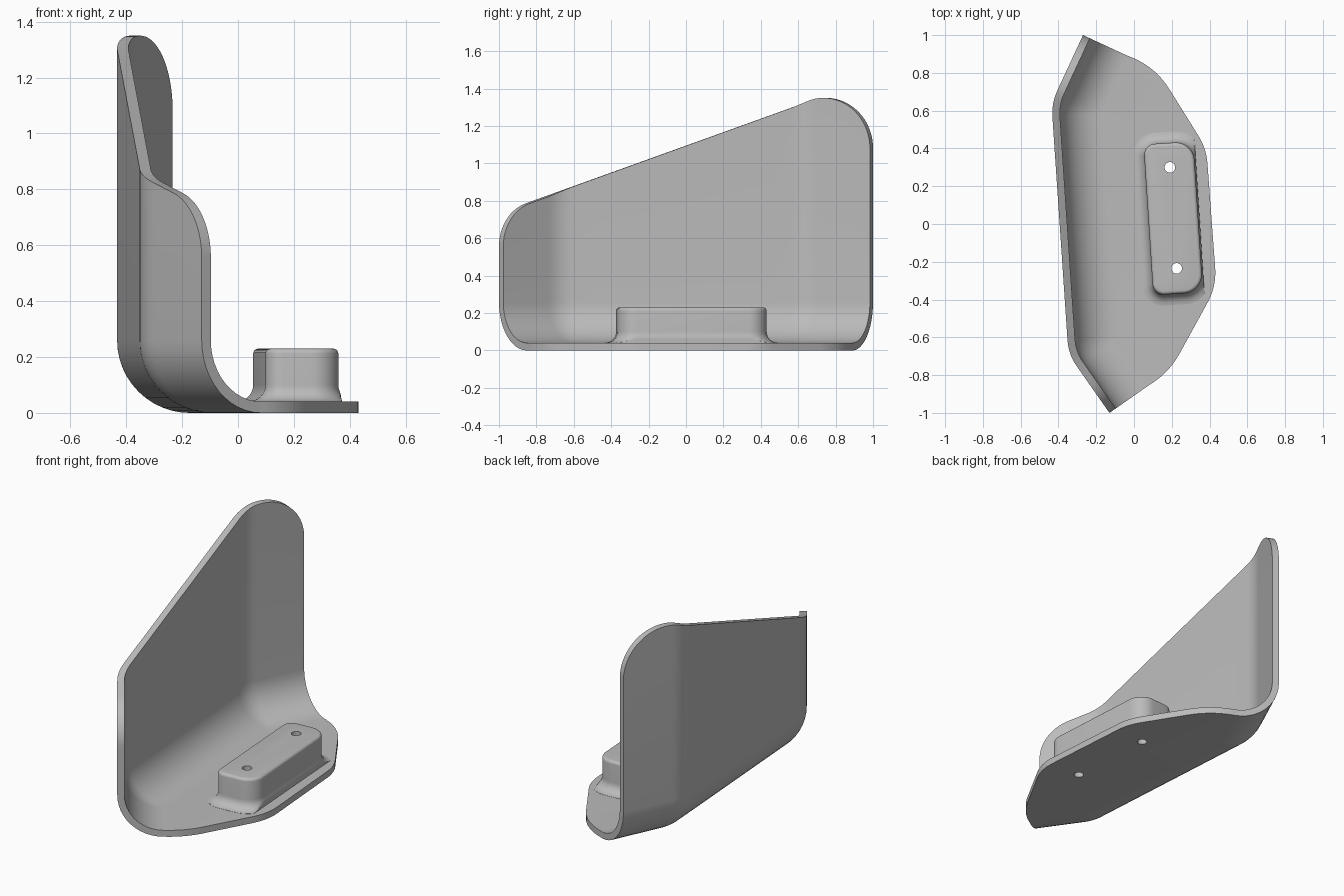
import bpy, bmesh, math
from mathutils import Vector, Matrix

if "Cube" in bpy.data.objects:
    bpy.data.objects.remove(bpy.data.objects["Cube"])

T = 0.04      # sheet thickness
R = 0.26      # outer bend radius
WALL = [Vector(p) for p in ((-0.27, 1.0), (-0.437, 0.64), (-0.347, -0.69), (-0.13, -1.0))]


def round_path(pts, tangents, params, arc=8):
    """Polyline with rounded corners; params[i] lists the interior stops on segment i."""
    out, start = [], pts[0]
    for i in range(len(pts) - 1):
        last = i == len(pts) - 2
        end = pts[i + 1]
        if not last:
            end = end - (pts[i + 1] - pts[i]).normalized() * tangents[i]
        out.append(start)
        out += [start.lerp(end, u) for u in params[i]]
        out.append(end)
        if not last:
            c = pts[i + 1]
            nxt = c + (pts[i + 2] - c).normalized() * tangents[i]
            for k in range(1, arc):
                u = k / arc
                out.append(end.lerp(c, u).lerp(c.lerp(nxt, u), u))
            start = nxt
    return out


def offset(pts, o):
    """Move the wall line inward by o with mitred corners."""
    ns = []
    for a, b in zip(pts, pts[1:]):
        d = (b - a).normalized()
        ns.append(Vector((-d.y, d.x)))
    res = [pts[0] + ns[0] * o]
    for p, n1, n2 in zip(pts[1:], ns, ns[1:]):
        res.append(p + (n1 + n2) * (o / (1 + n1.dot(n2))))
    return res + [pts[-1] + ns[-1] * o]


N = 28
dense_start = [1 - math.cos(i / N * math.pi / 2) for i in range(1, N)]
dense_end = [math.sin(i / N * math.pi / 2) for i in range(1, N)]
mid = [i / 12 for i in range(1, 12)]


def wall_line(o):
    t = max(0.012, 0.075 - 0.24 * o)
    return round_path(offset(WALL, o), [t, t], [dense_start, mid, dense_end])


def top_height(y):
    """Sloping upper rim with an elliptical corner at each end."""
    if y > 0.671:
        return 1.08 + 0.27 * math.sqrt(max(0, 1 - ((y - 0.75) / 0.25) ** 2))
    if y < -0.857:
        return 0.556 + 0.24 * math.sqrt(max(0, 1 - ((y + 0.80) / 0.20) ** 2))
    return 1.095 + 0.36 * y


def finish(bm, name):
    bmesh.ops.recalc_face_normals(bm, faces=bm.faces)
    me = bpy.data.meshes.new(name)
    bm.to_mesh(me)
    bm.free()
    ob = bpy.data.objects.new(name, me)
    bpy.context.collection.objects.link(ob)
    return ob


# Bent sheet: wall, bend and floor as two skins joined around the border
bm = bmesh.new()
heights = [top_height(p.y) for p in wall_line(0)]


def skin(depth):
    r = R - depth
    rows = [[bm.verts.new((p.x, p.y, h)) for p, h in zip(wall_line(depth), heights)]]
    for k in range(13):
        a = k / 12 * math.pi / 2
        z = depth + r * (1 - math.sin(a))
        rows.append([bm.verts.new((p.x, p.y, z)) for p in wall_line(depth + r * (1 - math.cos(a)))])
    for ra, rb in zip(rows, rows[1:]):
        for i in range(len(ra) - 1):
            bm.faces.new((ra[i], ra[i + 1], rb[i + 1], rb[i]))
    # free edge of the floor
    first, last = rows[-1][-1].co.xy, rows[-1][0].co.xy
    edge = round_path([first, Vector((0.184, -0.79)), Vector((0.437, -0.33)),
                       Vector((0.383, 0.40)), Vector((0.111, 0.836)), last],
                      [0.118, 0.10, 0.08, 0.145], [[]] * 5, 10)[1:-1]
    ev = [bm.verts.new((p.x, p.y, depth)) for p in edge]
    bm.faces.new(rows[-1] + ev)
    return rows[0] + [r_[-1] for r_ in rows[1:]] + ev + [r_[0] for r_ in rows[:0:-1]]


a, b = skin(0.0), skin(T)
for i in range(len(a)):
    j = (i + 1) % len(a)
    bm.faces.new((a[i], a[j], b[j], b[i]))
bracket = finish(bm, "bent_bracket")

# Raised mounting pad: rounded block with a flared foot, trimmed flat on its outer side
HX, HY, TRIM = 0.132, 0.40, 0.139
bm = bmesh.new()
levels = [(0.02, 0.058), (0.041, 0.058)]
levels += [(0.10 - 0.058 * math.cos(t), 0.058 * (1 - math.sin(t)))
           for t in (k / 8 * math.pi / 2 for k in range(1, 9))]
levels += [(0.212 + 0.018 * math.sin(t), -0.018 * (1 - math.cos(t)))
           for t in (k / 5 * math.pi / 2 for k in range(6))]
rings = []
for z, grow in levels:
    ring = []
    for sx, sy, r, a0 in ((1, 1, 0.10, 0), (-1, 1, 0.06, 90), (-1, -1, 0.06, 180), (1, -1, 0.10, 270)):
        for k in range(11):
            t = math.radians(a0 + 9 * k)
            x = sx * (HX - r) + (r + grow) * math.cos(t)
            y = sy * (HY - r) + (r + grow) * math.sin(t)
            ring.append(bm.verts.new((min(x, TRIM), y, z)))
    rings.append(ring)
for ra, rb in zip(rings, rings[1:]):
    for i in range(len(ra)):
        j = (i + 1) % len(ra)
        bm.faces.new((ra[i], ra[j], rb[j], rb[i]))
bm.faces.new(rings[0][::-1])
bm.faces.new(rings[-1])
bmesh.ops.transform(bm, verts=bm.verts, matrix=Matrix.Translation((0.208, 0.03, 0))
                    @ Matrix.Rotation(math.radians(3.7), 4, 'Z'))
pad = finish(bm, "mounting_pad")

# Two screw holes through pad and floor
bm = bmesh.new()
for x, y in ((0.19, 0.30), (0.226, -0.235)):
    bmesh.ops.create_cone(bm, cap_ends=True, segments=32, radius1=0.028, radius2=0.028,
                          depth=0.6, matrix=Matrix.Translation((x, y, 0.1)))
holes = finish(bm, "hole_cutter")
holes.hide_render = True

grey = bpy.data.materials.new("plain_grey")
grey.diffuse_color = (0.5, 0.5, 0.5, 1)
grey.use_nodes = True
grey.node_tree.nodes["Principled BSDF"].inputs["Base Color"].default_value = grey.diffuse_color
for ob in (bracket, pad):
    ob.data.materials.append(grey)
    mod = ob.modifiers.new("holes", 'BOOLEAN')
    mod.operation, mod.solver, mod.object = 'DIFFERENCE', 'EXACT', holes
    bpy.ops.object.select_all(action='DESELECT')
    ob.select_set(True)
    bpy.context.view_layer.objects.active = ob
    bpy.ops.object.modifier_apply(modifier=mod.name)
    bpy.ops.object.shade_smooth_by_angle(angle=math.radians(30))
bpy.data.objects.remove(holes)
